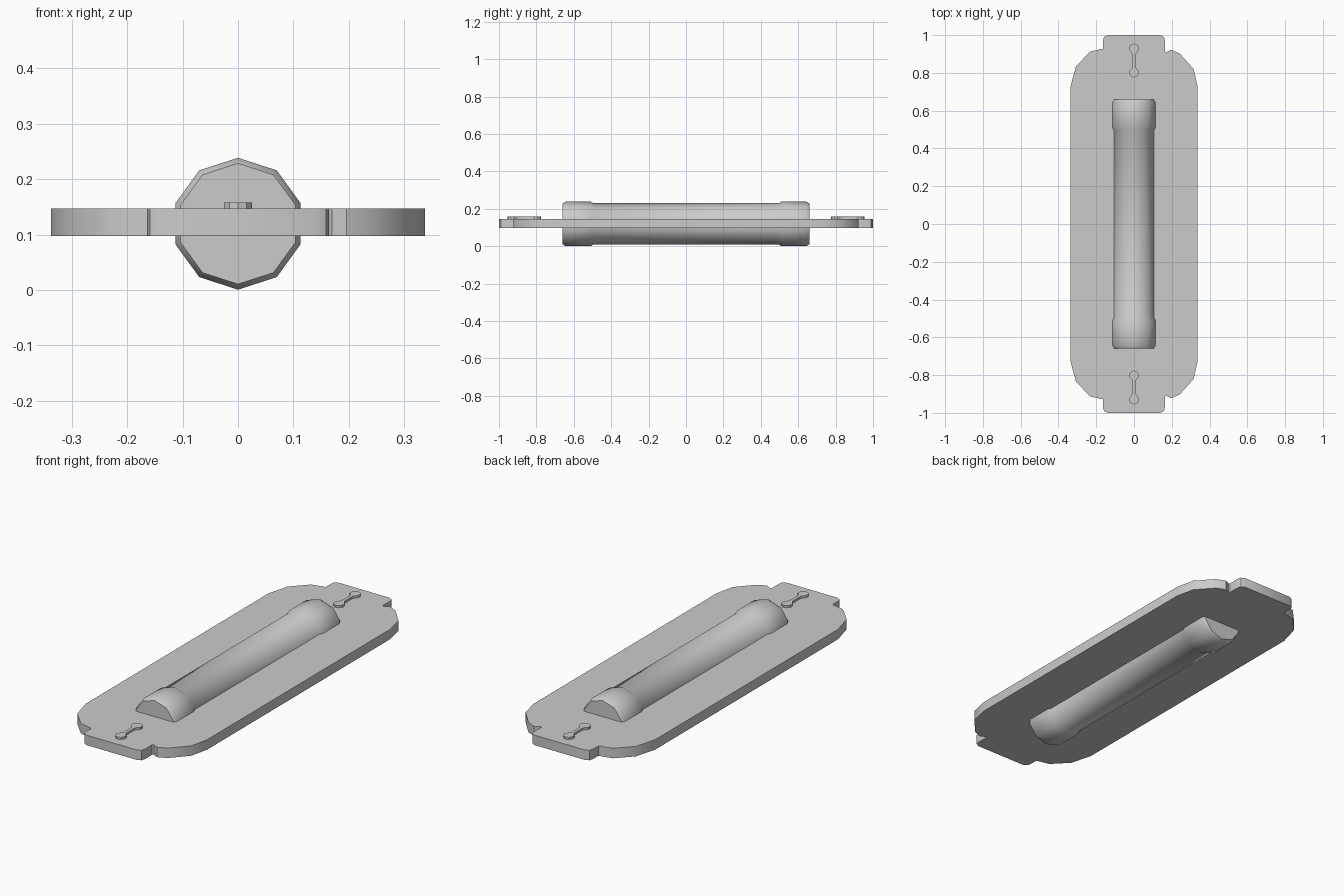
import bpy, bmesh
from math import radians, sin, cos, pi, asin

if "Cube" in bpy.data.objects:
    bpy.data.objects.remove(bpy.data.objects["Cube"])


def finish(bm, name, angle=35):
    bmesh.ops.recalc_face_normals(bm, faces=bm.faces)
    me = bpy.data.meshes.new(name)
    bm.to_mesh(me)
    bm.free()
    ob = bpy.data.objects.new(name, me)
    bpy.context.collection.objects.link(ob)
    bpy.ops.object.select_all(action='DESELECT')
    ob.select_set(True)
    bpy.context.view_layer.objects.active = ob
    bpy.ops.object.shade_smooth_by_angle(angle=radians(angle))
    return ob


def extrude_outline(name, pts, z0, z1):
    bm = bmesh.new()
    low = [bm.verts.new((x, y, z0)) for x, y in pts]
    high = [bm.verts.new((x, y, z1)) for x, y in pts]
    n = len(pts)
    bm.faces.new(low[::-1])
    bm.faces.new(high)
    for i in range(n):
        j = (i + 1) % n
        bm.faces.new((low[i], low[j], high[j], high[i]))
    return finish(bm, name)


# Flat plate with end tabs: back half outline, mirrored to the front
back = [(0.337, 0.725), (0.316, 0.82), (0.242, 0.903), (0.196, 0.923),
        (0.17, 0.91), (0.163, 0.913), (0.164, 0.97), (0.159, 0.99), (0.14, 1.0),
        (-0.14, 1.0), (-0.159, 0.99), (-0.164, 0.97), (-0.164, 0.928),
        (-0.233, 0.912), (-0.307, 0.835), (-0.337, 0.725)]
extrude_outline("plate", back + [(x, -y) for x, y in reversed(back)], 0.097, 0.147)

# Ten-sided tube with thicker end collars, lathed along y
SIDES, CZ = 10, 0.1195
end = [(0.495, 0.1105), (0.51, 0.119), (0.643, 0.119), (0.66, 0.109)]
profile = [(-y, r) for y, r in reversed(end)] + end
bm = bmesh.new()
rings = [[bm.verts.new((r * sin(2 * pi * k / SIDES), y, CZ + r * cos(2 * pi * k / SIDES)))
          for k in range(SIDES)] for y, r in profile]
for a, b in zip(rings, rings[1:]):
    for k in range(SIDES):
        j = (k + 1) % SIDES
        bm.faces.new((a[k], a[j], b[j], b[k]))
bm.faces.new(rings[0])
bm.faces.new(rings[-1])
finish(bm, "tube", 40)

# Raised dumbbell-shaped keyhole marks near both ends
R, HALF_NECK, SPREAD = 0.026, 0.008, 0.064
a0 = -pi / 2 + asin(HALF_NECK / R) + 0.25
lobe = []
for i in range(9):
    a = a0 + (pi - 2 * a0) * i / 8
    lobe.append((R * cos(a), SPREAD + R * sin(a)))
neck_y = SPREAD - R - 0.006
lobe = [(HALF_NECK, neck_y)] + lobe + [(-HALF_NECK, neck_y)]
shape = lobe + [(-x, -y) for x, y in lobe]
for label, cy in (("front", -0.865), ("back", 0.865)):
    extrude_outline(label + "_keyhole", [(x, y + cy) for x, y in shape], 0.14, 0.158)
